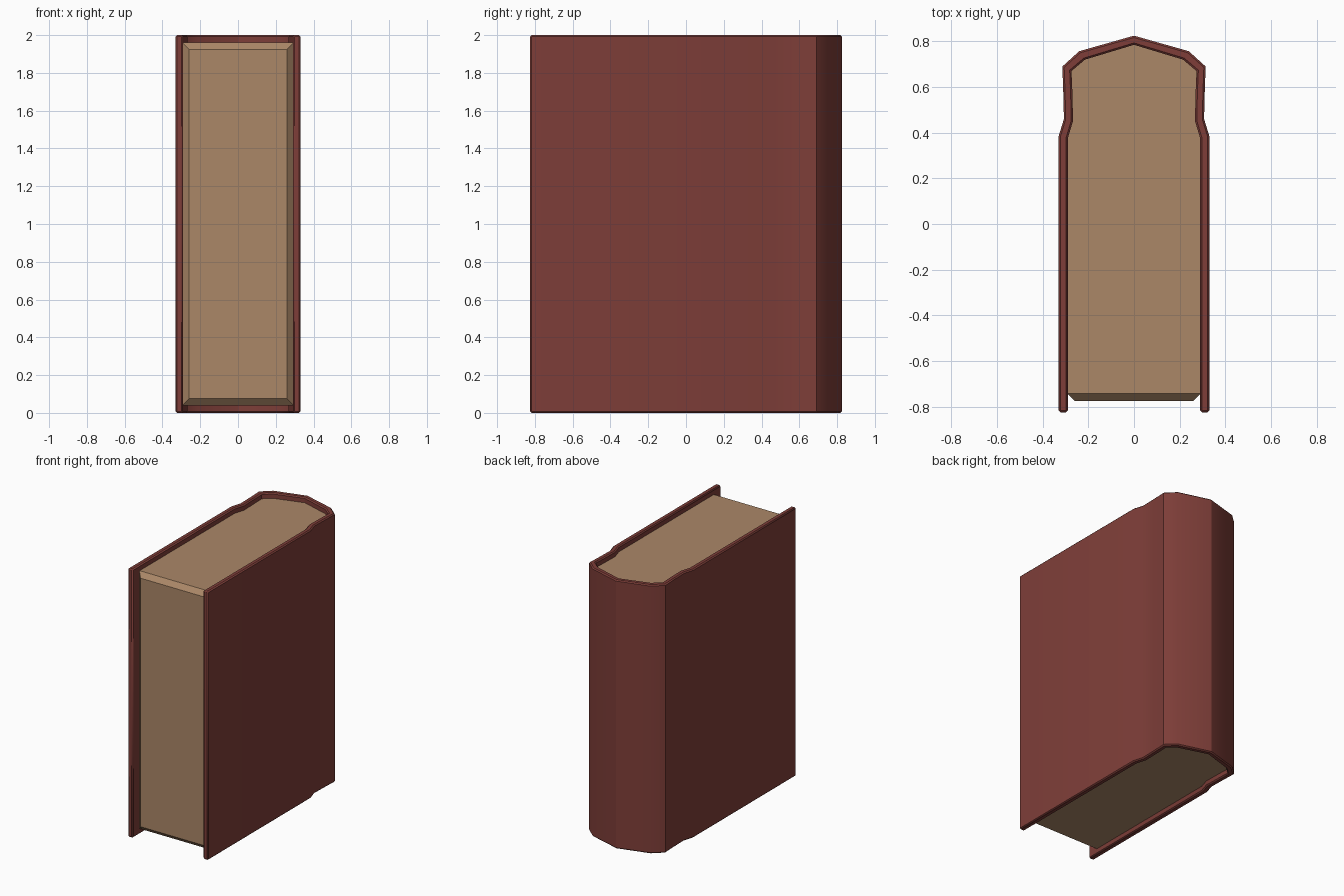
import bpy, bmesh
from mathutils import Vector

if "Cube" in bpy.data.objects:
    bpy.data.objects.remove(bpy.data.objects["Cube"])


def material(name, rgb):
    m = bpy.data.materials.new(name)
    m.diffuse_color = (*rgb, 1)
    m.use_nodes = True
    m.node_tree.nodes["Principled BSDF"].inputs["Base Color"].default_value = m.diffuse_color
    return m


def mirror(half):
    # right half runs front to back, last point lies on x = 0
    return half + [(-x, y) for x, y in reversed(half[:-1])]


def finish(bm, name, mat):
    bmesh.ops.recalc_face_normals(bm, faces=bm.faces)
    me = bpy.data.meshes.new(name)
    bm.to_mesh(me)
    bm.free()
    me.materials.append(mat)
    ob = bpy.data.objects.new(name, me)
    bpy.context.collection.objects.link(ob)
    return ob


red = material("dark red cover", (0.209, 0.048, 0.040))
tan = material("tan paper", (0.41, 0.245, 0.137))

outer = mirror([(0.33, -0.825), (0.33, 0.385), (0.307, 0.46), (0.31, 0.58),
                (0.314, 0.69), (0.24, 0.757), (0, 0.825)])
inner = mirror([(0.29, -0.825), (0.29, 0.375), (0.267, 0.452), (0.27, 0.58),
                (0.274, 0.67), (0.215, 0.72), (0, 0.785)])

# cover: U-shaped strip of quads between the two outlines, extruded upward
bm = bmesh.new()
rows = [[bm.verts.new((x, y, z)) for x, y in line]
        for line, z in ((outer, 0), (inner, 0), (inner, 2), (outer, 2))]
for r in range(4):
    a, b = rows[r], rows[(r + 1) % 4]
    for i in range(len(a) - 1):
        bm.faces.new((a[i], a[i + 1], b[i + 1], b[i]))
for i in (0, -1):
    bm.faces.new([row[i] for row in rows])
cover = finish(bm, "book_cover", red)
bev = cover.modifiers.new("edge_bevel", 'BEVEL')
bev.width = 0.008
bev.segments = 1
bev.limit_method = 'ANGLE'
bev.angle_limit = 1.1

# page block: follows the inside of the cover, chamfered at the front
line = [(x * 1.01, -0.742 if y < -0.8 else y + 0.003 * (abs(x) < 0.22)) for x, y in inner]
bm = bmesh.new()
base = bm.faces.new([bm.verts.new((x, y, 0.04)) for x, y in line])
ext = bmesh.ops.extrude_face_region(bm, geom=[base], use_keep_orig=True)
bmesh.ops.translate(bm, vec=Vector((0, 0, 1.92)),
                    verts=[g for g in ext["geom"] if isinstance(g, bmesh.types.BMVert)])
front = min(bm.faces, key=lambda f: f.calc_center_median().y)
lip = bmesh.ops.extrude_discrete_faces(bm, faces=[front])["faces"][0]
for v in lip.verts:
    v.co.x *= 0.26 / 0.293
    v.co.y = -0.775
    v.co.z = 1 + (v.co.z - 1) * 0.925 / 0.96
pages = finish(bm, "page_block", tan)

# smooth spine, sharp corners
for ob in (cover, pages):
    bpy.ops.object.select_all(action='DESELECT')
    ob.select_set(True)
    bpy.context.view_layer.objects.active = ob
    bpy.ops.object.shade_smooth_by_angle(angle=0.52)
